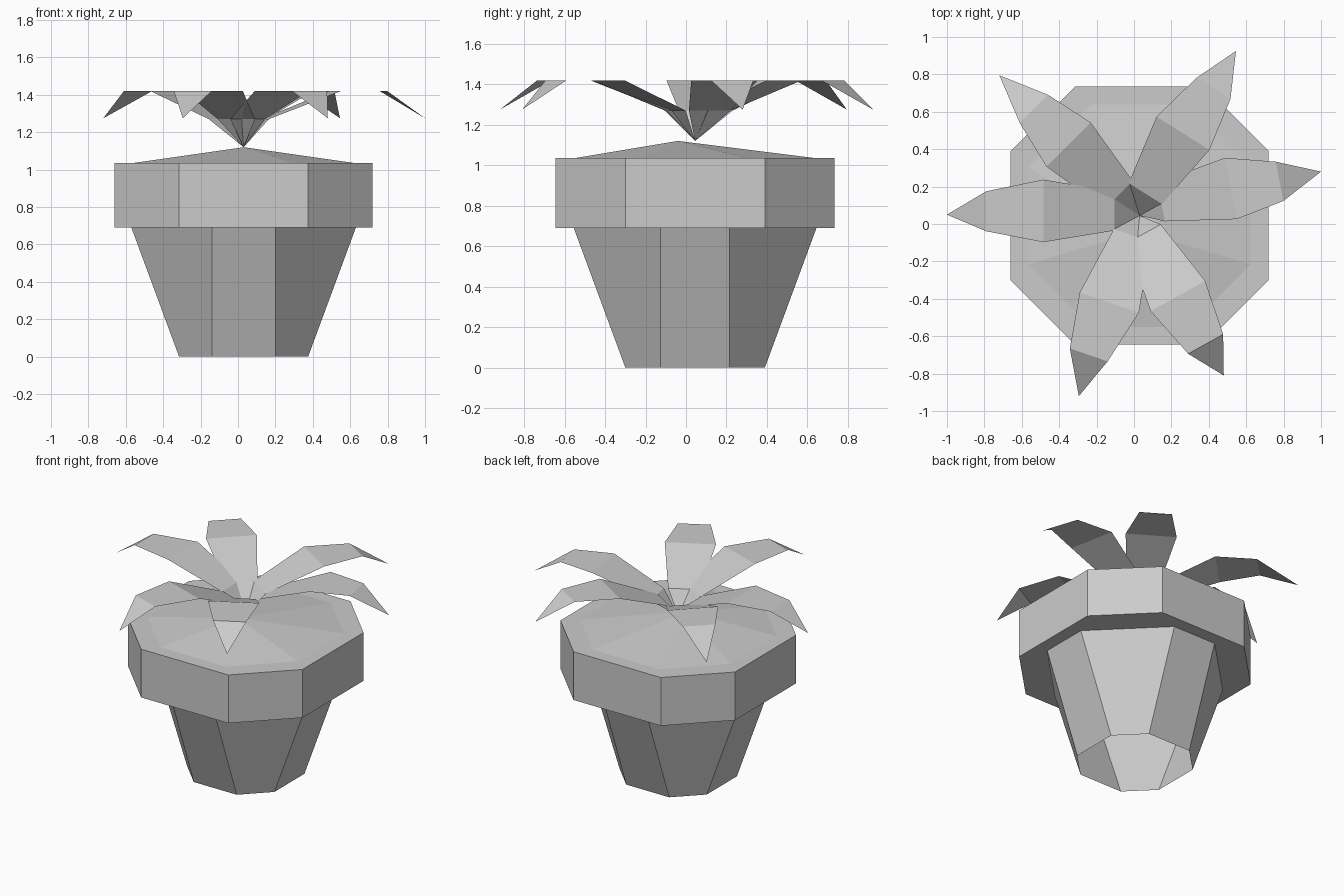
import bpy
import bmesh
from math import radians
from mathutils import Vector, Matrix

cube = bpy.data.objects.get("Cube")
if cube:
    bpy.data.objects.remove(cube, do_unlink=True)

# Single clay colour
grey = (0.6, 0.6, 0.6, 1.0)
clay = bpy.data.materials.new("plain_grey")
clay.use_nodes = True
clay.diffuse_color = grey
clay.node_tree.nodes["Principled BSDF"].inputs["Base Color"].default_value = grey

CENTRE = Vector((0.03, 0.045, 0))


def finish(bm, name):
    mesh = bpy.data.meshes.new(name)
    bm.to_mesh(mesh)
    bm.free()
    mesh.materials.append(clay)
    obj = bpy.data.objects.new(name, mesh)
    bpy.context.collection.objects.link(obj)
    return obj


def octagon(bm, reach, flat, z):
    """Eight-sided ring: four sides of half-width flat, joined by corners."""
    ring = []
    for turn in range(4):
        spin = Matrix.Rotation(radians(90 * turn), 3, 'Z')
        for side in (-flat, flat):
            ring.append(bm.verts.new(spin @ Vector((reach, side, z)) + CENTRE))
    return ring


def loft(name, sections, apex=None):
    """Join octagon sections with flat walls, with an optional closing point."""
    bm = bmesh.new()
    rings = [octagon(bm, *s) for s in sections]
    for low, high in zip(rings, rings[1:]):
        for i in range(8):
            j = (i + 1) % 8
            bm.faces.new((low[i], low[j], high[j], high[i]))
    if apex:
        tip = bm.verts.new(apex)
        for i in range(8):
            bm.faces.new((rings[-1][i], rings[-1][(i + 1) % 8], tip))
    return finish(bm, name)


# Tapered body, open underneath
loft("pot_body", [(0.345, 0.17, 0), (0.6, 0.17, 0.69)])

# Thick collar with a flat ledge above and below
loft("pot_rim", [(0.6, 0.17, 0.69), (0.69, 0.345, 0.69),
                 (0.69, 0.345, 1.035), (0.595, 0.26, 1.035)])

# Low mound of soil
loft("soil", [(0.595, 0.26, 1.035)], apex=(0.03, -0.04, 1.12))


def leaf(name, angle, bend, droop, tip):
    """Folded leaf: root point, flared base, flat middle, drooping tip."""
    along = Vector((1, 0)).copy()
    along.rotate(Matrix.Rotation(radians(angle), 2))
    across = Vector((-along.y, along.x))
    bend = Vector(bend)
    folds = [(bend - along * 0.38, 0.105, 1.27),
             (bend, 0.167, 1.42),
             (Vector(droop), 0.107, 1.42)]
    bm = bmesh.new()
    root = bm.verts.new((CENTRE.x, CENTRE.y, 1.12))
    pairs = []
    for mid, half, z in folds:
        pairs.append([bm.verts.new((*(mid + across * s * half), z)) for s in (-1, 1)])
    end = bm.verts.new((*tip, 1.275))
    bm.faces.new((root, pairs[0][0], pairs[0][1]))
    for (a, b), (c, d) in zip(pairs, pairs[1:]):
        bm.faces.new((a, c, d, b))
    bm.faces.new((pairs[-1][0], end, pairs[-1][1]))
    finish(bm, name)


# Six leaves: direction, middle of each fold, tip
leaf("leaf_right", 180, (-0.485, 0.07), (-0.79, 0.068), (-1, 0.05))
leaf("leaf_back_right", 135, (-0.35, 0.425), (-0.535, 0.615), (-0.72, 0.795))
leaf("leaf_back_left", 58, (0.262, 0.485), (0.425, 0.725), (0.545, 0.925))
leaf("leaf_left", 11, (0.518, 0.19), (0.778, 0.228), (1, 0.28))
leaf("leaf_front_left", -61, (0.235, -0.385), (0.383, -0.642), (0.48, -0.81))
leaf("leaf_front_right", -109, (-0.132, -0.42), (-0.242, -0.7), (-0.295, -0.92))
